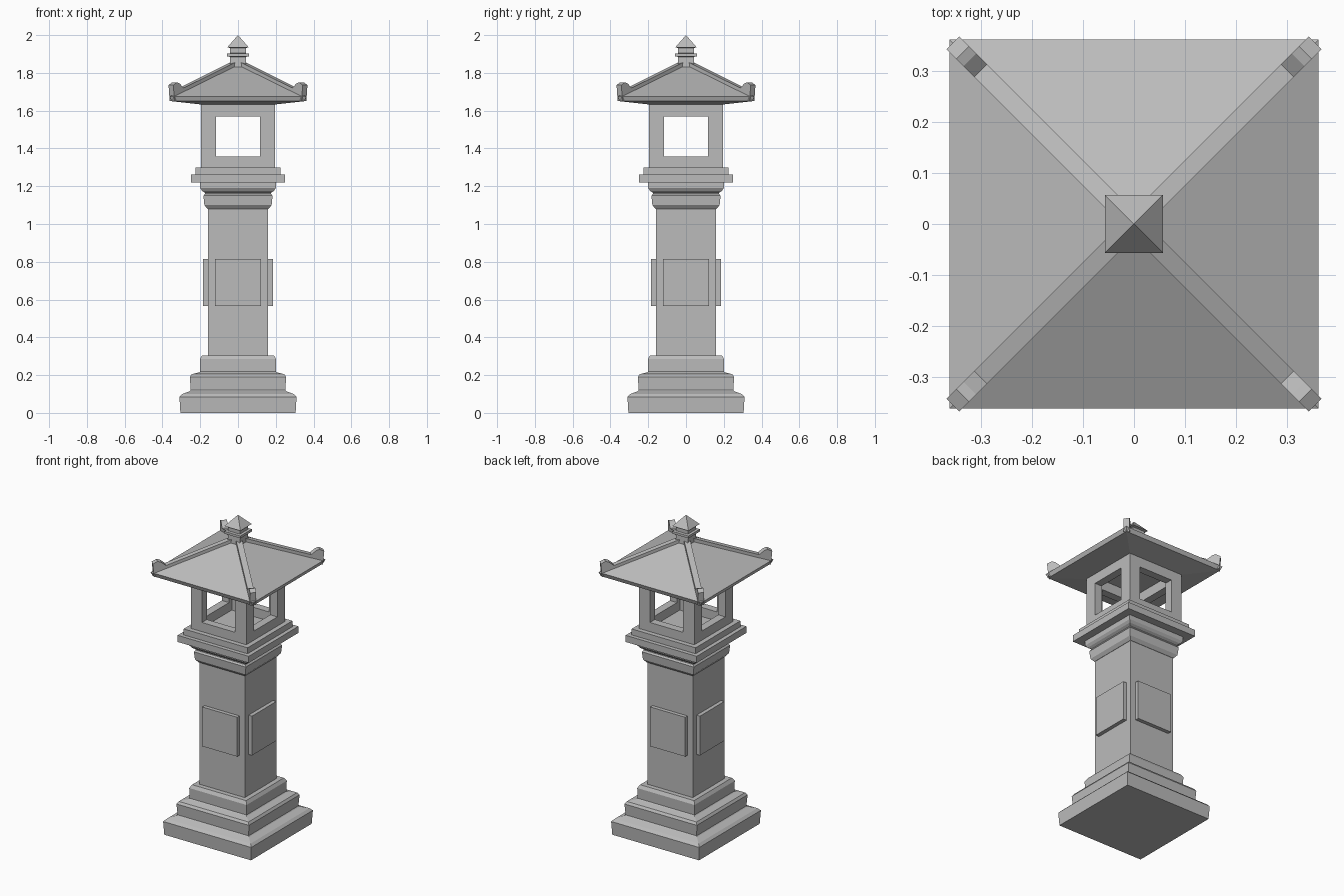
import bpy, bmesh, math
from mathutils import Matrix

cube = bpy.data.objects.get("Cube")
if cube:
    bpy.data.objects.remove(cube, do_unlink=True)

stone = bpy.data.materials.new("grey_stone")
stone.use_nodes = True
GREY = (0.5, 0.5, 0.5, 1)
stone.diffuse_color = GREY
bsdf = stone.node_tree.nodes["Principled BSDF"]
bsdf.inputs["Base Color"].default_value = GREY
bsdf.inputs["Roughness"].default_value = 0.9


def finish(name, bm):
    bmesh.ops.recalc_face_normals(bm, faces=bm.faces)
    mesh = bpy.data.meshes.new(name)
    bm.to_mesh(mesh)
    bm.free()
    mesh.materials.append(stone)
    obj = bpy.data.objects.new(name, mesh)
    bpy.context.collection.objects.link(obj)
    return obj


def square_stack(name, profile):
    """Stack square rings from (half width, height) pairs; zero width is a tip."""
    bm = bmesh.new()
    previous = None
    for half, z in profile:
        if half == 0:
            tip = bm.verts.new((0, 0, z))
            for i in range(4):
                bm.faces.new((previous[i], previous[(i + 1) % 4], tip))
            return finish(name, bm)
        ring = [bm.verts.new((half * sx, half * sy, z))
                for sx, sy in ((-1, -1), (1, -1), (1, 1), (-1, 1))]
        if previous:
            for i in range(4):
                j = (i + 1) % 4
                bm.faces.new((previous[i], previous[j], ring[j], ring[i]))
        else:
            bm.faces.new(ring[::-1])
        previous = ring
    bm.faces.new(previous)
    return finish(name, bm)


def box(name, half_x, half_y, low, high, y=0):
    bm = bmesh.new()
    bmesh.ops.create_cube(bm, size=1)
    bmesh.ops.scale(bm, vec=(2 * half_x, 2 * half_y, high - low), verts=bm.verts)
    bmesh.ops.translate(bm, vec=(0, y, (low + high) / 2), verts=bm.verts)
    return finish(name, bm)


# Stepped base with sloped ledges
square_stack("stepped_base", [
    (0.305, 0), (0.31, 0.085), (0.295, 0.1), (0.255, 0.115),
    (0.25, 0.12), (0.255, 0.19), (0.245, 0.205), (0.205, 0.215),
    (0.2, 0.22), (0.202, 0.285), (0.19, 0.305)])

# Column with one raised panel on each side
square_stack("column", [(0.16, 0.3), (0.16, 1.09)])
for i, side in enumerate(("front", "left", "back", "right")):
    panel = box(side + "_panel", 0.123, 0.017, 0.565, 0.815, y=-0.167)
    panel.data.transform(Matrix.Rotation(i * math.pi / 2, 4, "Z"))

# Capital and platform
square_stack("capital", [
    (0.162, 1.08), (0.178, 1.1), (0.183, 1.15), (0.175, 1.16),
    (0.175, 1.165), (0.19, 1.175), (0.2, 1.19), (0.2, 1.222)])
square_stack("platform", [
    (0.25, 1.22), (0.25, 1.262), (0.225, 1.262), (0.225, 1.3)])

# Hollow lantern chamber with four square openings
chamber = box("lantern_chamber", 0.195, 0.195, 1.295, 1.64)
cutters = [box("hollow_cutter", 0.145, 0.145, 1.2, 1.7),
           box("front_back_cutter", 0.117, 0.3, 1.358, 1.57),
           box("side_cutter", 0.3, 0.117, 1.358, 1.57)]
bpy.context.view_layer.objects.active = chamber
for cutter in cutters:
    cutter.hide_render = True
    mod = chamber.modifiers.new("cut", "BOOLEAN")
    mod.operation = "DIFFERENCE"
    mod.solver = "EXACT"
    mod.object = cutter
    bpy.ops.object.modifier_apply(modifier=mod.name)
    bpy.data.objects.remove(cutter, do_unlink=True)

# Pyramid roof with a gently rising underside
square_stack("roof", [
    (0.19, 1.632), (0.352, 1.65), (0.362, 1.676), (0.045, 1.832)])

# Hip ridges with upturned ends, drawn as (distance along diagonal, height)
RIDGE = [(0.04, 1.8), (0.04, 1.855), (0.425, 1.72), (0.455, 1.744),
         (0.475, 1.75), (0.502, 1.735), (0.494, 1.652), (0.46, 1.66)]
for i, corner in enumerate(("back_left", "back_right", "front_right", "front_left")):
    bm = bmesh.new()
    sides = [[bm.verts.new((r, w, z)) for r, z in RIDGE] for w in (-0.018, 0.018)]
    for loop in sides:
        bm.faces.new(loop)
    for a in range(len(RIDGE)):
        b = (a + 1) % len(RIDGE)
        bm.faces.new((sides[0][a], sides[0][b], sides[1][b], sides[1][a]))
    ridge = finish(corner + "_ridge", bm)
    ridge.data.transform(Matrix.Rotation(math.pi / 4 + i * math.pi / 2, 4, "Z"))

# Finial: neck, collar and pointed cap
square_stack("finial", [
    (0.045, 1.8), (0.041, 1.885), (0.057, 1.887), (0.057, 1.902),
    (0.042, 1.904), (0.042, 1.932), (0.057, 1.935), (0, 2.0)])
